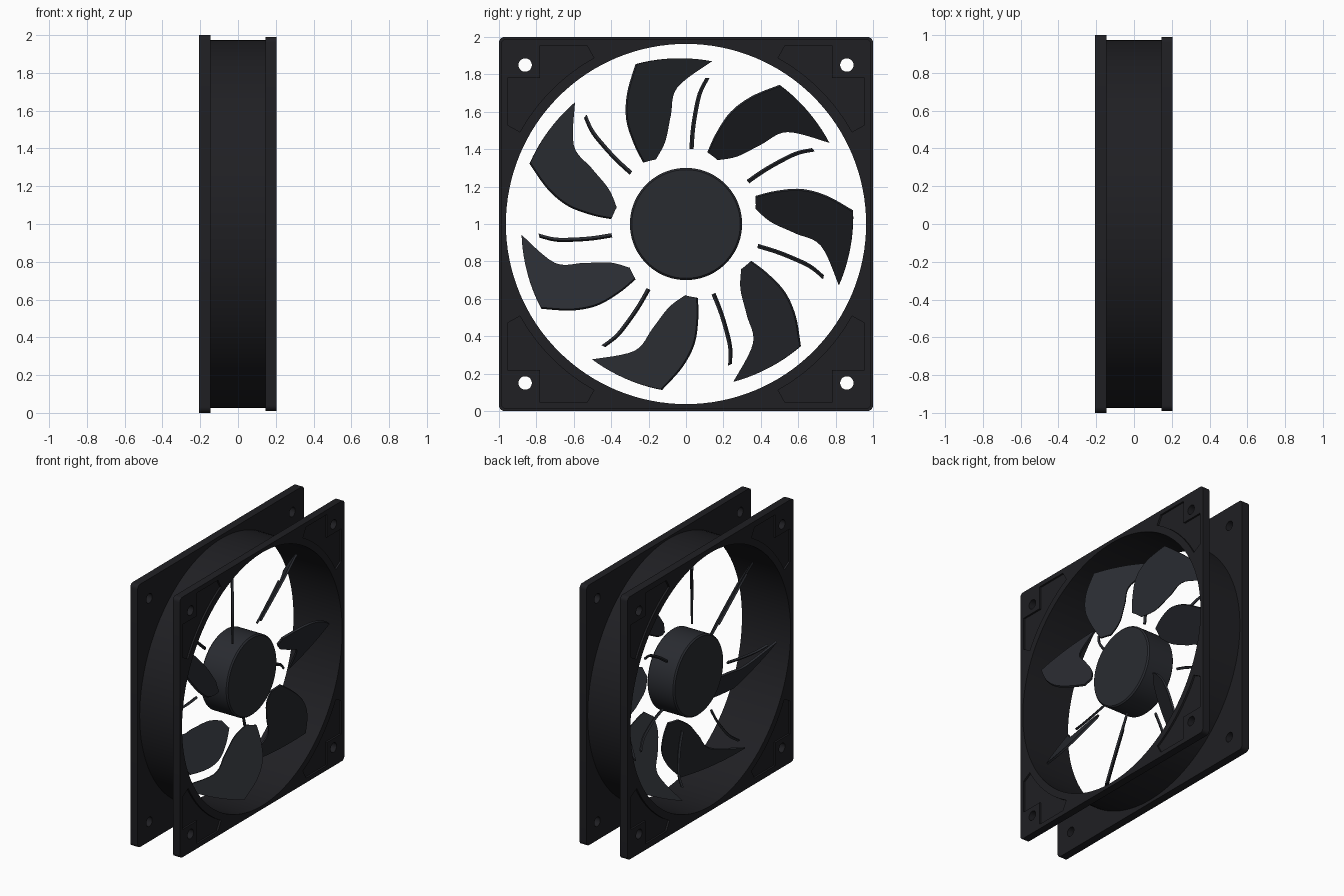
import bpy, bmesh, math
from mathutils import Vector, Matrix

if "Cube" in bpy.data.objects:
    bpy.data.objects.remove(bpy.data.objects["Cube"])


def material(name, rgb):
    m = bpy.data.materials.new(name)
    m.diffuse_color = (*rgb, 1)
    m.use_nodes = True
    m.node_tree.nodes["Principled BSDF"].inputs["Base Color"].default_value = m.diffuse_color
    return m


FRAME = material("frame_black", (0.014, 0.014, 0.017))
ROTOR = material("rotor_charcoal", (0.022, 0.024, 0.03))
CENTRE = 1.0   # height of the fan axis, which runs along x
COUNT = 7


def finish(bm, name, mat, smooth=30):
    bmesh.ops.recalc_face_normals(bm, faces=bm.faces)
    mesh = bpy.data.meshes.new(name)
    bm.to_mesh(mesh)
    bm.free()
    ob = bpy.data.objects.new(name, mesh)
    bpy.context.collection.objects.link(ob)
    ob.location.z = CENTRE
    mesh.materials.append(mat)
    bpy.ops.object.select_all(action='DESELECT')
    ob.select_set(True)
    bpy.context.view_layer.objects.active = ob
    bpy.ops.object.shade_smooth_by_angle(angle=math.radians(smooth))
    return ob


def circle(r, n, cy=0, cz=0, a0=0, a1=360):
    full = a1 - a0 == 360
    angs = [math.radians(a0 + (a1 - a0) * i / (n if full else n - 1)) for i in range(n)]
    return [(cy + r * math.cos(a), cz + r * math.sin(a)) for a in angs]


def prism(bm, pts, x0, x1):
    """Extrude a (y, z) outline along x."""
    a = [bm.verts.new((x0, y, z)) for y, z in pts]
    b = [bm.verts.new((x1, y, z)) for y, z in pts]
    bm.faces.new(a)
    bm.faces.new(b[::-1])
    for i in range(len(pts)):
        j = (i + 1) % len(pts)
        bm.faces.new((a[i], a[j], b[j], b[i]))


def lathe(bm, profile, n, closed=True):
    """Spin an (x, r) profile round the x axis."""
    rings = [[bm.verts.new((x, y, z)) for y, z in circle(r, n)] for x, r in profile]
    for k in range(len(rings) if closed else len(rings) - 1):
        p, q = rings[k], rings[(k + 1) % len(rings)]
        for i in range(n):
            j = (i + 1) % n
            bm.faces.new((p[i], p[j], q[j], q[i]))
    if not closed:
        bm.faces.new(rings[0])
        bm.faces.new(rings[-1])


# Square flanges with round opening, screw holes and shallow corner pockets
def flange(name, x0, x1, outer_x, half):
    c = 0.03
    outline = []
    for k, (sy, sz) in enumerate([(1, 1), (-1, 1), (-1, -1), (1, -1)]):
        outline += circle(c, 6, sy * (half - c), sz * (half - c), k * 90, k * 90 + 90)
    bm = bmesh.new()
    prism(bm, outline, x0, x1)
    ob = finish(bm, name, FRAME)

    cut = bmesh.new()
    prism(cut, circle(0.963, 128), x0 - .1, x1 + .1)
    pocket = circle(1.015, 20, a0=29, a1=61) + [(.53, .955), (.78, .955), (.78, .78), (.955, .78), (.955, .53)]
    for sy in (1, -1):
        for sz in (1, -1):
            prism(cut, circle(0.036, 20, sy * .86, sz * .85), x0 - .1, x1 + .1)
            prism(cut, [(sy * y, sz * z) for y, z in pocket], outer_x - .014, outer_x + .014)
    cutter = finish(cut, name + "_cutter", FRAME)
    cutter.hide_render = True
    mod = ob.modifiers.new("openings", 'BOOLEAN')
    mod.object = cutter
    mod.operation = 'DIFFERENCE'
    mod.solver = 'EXACT'
    bpy.context.view_layer.objects.active = ob
    bpy.ops.object.modifier_apply(modifier=mod.name)
    bpy.data.objects.remove(cutter)
    bpy.ops.object.select_all(action='DESELECT')
    ob.select_set(True)
    bpy.ops.object.shade_smooth_by_angle(angle=math.radians(30))


flange("back_flange", -0.207, -0.145, -0.207, 1.0)
flange("front_flange", 0.145, 0.203, 0.203, 0.99)

# Round duct between the flanges
bm = bmesh.new()
lathe(bm, [(-.15, .963), (.15, .963), (.15, .975), (-.15, .975)], 128)
finish(bm, "duct_ring", FRAME)

# Hub
bm = bmesh.new()
lathe(bm, [(-.11, .29), (-.10, .30), (.11, .30), (.12, .29)], 96, closed=False)
finish(bm, "hub", ROTOR)


# Blades: a swept sheet between two edges, pitched across its chord
def pitch(y):
    return -0.06 - 0.72 * y


LEAD = [(-.23, .33), (-.28, .43), (-.32, .56), (-.315, .70), (-.27, .855)]
TRAIL = [(-.17, .345), (-.12, .44), (-.09, .58), (-.055, .73), (.13, .87)]
EDGE = [(.025, .40), (.032, .50), (.047, .60), (.07, .70), (.11, .78)]


def smooth_path(pts, t):
    """Catmull-Rom sample along the points, t in 0..1."""
    f = t * (len(pts) - 1)
    i = min(int(f), len(pts) - 2)
    f -= i
    p = [Vector(pts[min(max(i + k, 0), len(pts) - 1)]) for k in (-1, 0, 1, 2)]
    return 0.5 * (2 * p[1] + (p[2] - p[0]) * f + (2 * p[0] - 5 * p[1] + 4 * p[2] - p[3]) * f ** 2
                  + (3 * p[1] - p[0] - 3 * p[2] + p[3]) * f ** 3)


def polar_mix(a, b, s):
    r = a.length + (b.length - a.length) * s
    ta, tb = math.atan2(a.y, a.x), math.atan2(b.y, b.x)
    t = ta + (tb - ta) * s
    return r * math.cos(t), r * math.sin(t)


def sheet(name, left, right, nu, nv, thick, turn):
    bm = bmesh.new()
    grid = []
    for u in range(nu + 1):
        a, b = smooth_path(left, u / nu), smooth_path(right, u / nu)
        row = []
        for v in range(nv + 1):
            y, z = polar_mix(a, b, v / nv)
            row.append(bm.verts.new((pitch(y), y, z)))
        grid.append(row)
    for u in range(nu):
        for v in range(nv):
            bm.faces.new((grid[u][v], grid[u][v + 1], grid[u + 1][v + 1], grid[u + 1][v]))
    bmesh.ops.recalc_face_normals(bm, faces=bm.faces)
    bmesh.ops.solidify(bm, geom=bm.faces[:], thickness=thick)
    bmesh.ops.rotate(bm, verts=bm.verts, cent=(0, 0, 0), matrix=Matrix.Rotation(turn, 3, 'X'))
    finish(bm, name, ROTOR, 40)


for i in range(COUNT):
    turn = i * math.tau / COUNT
    sheet(f"blade_{i + 1}", LEAD, TRAIL, 24, 10, 0.015, turn)
    # Thin trailing strip beside each blade
    sheet(f"trailing_strip_{i + 1}", [(y - .007, z) for y, z in EDGE],
          [(y + .007, z) for y, z in EDGE], 16, 1, 0.015, turn)
